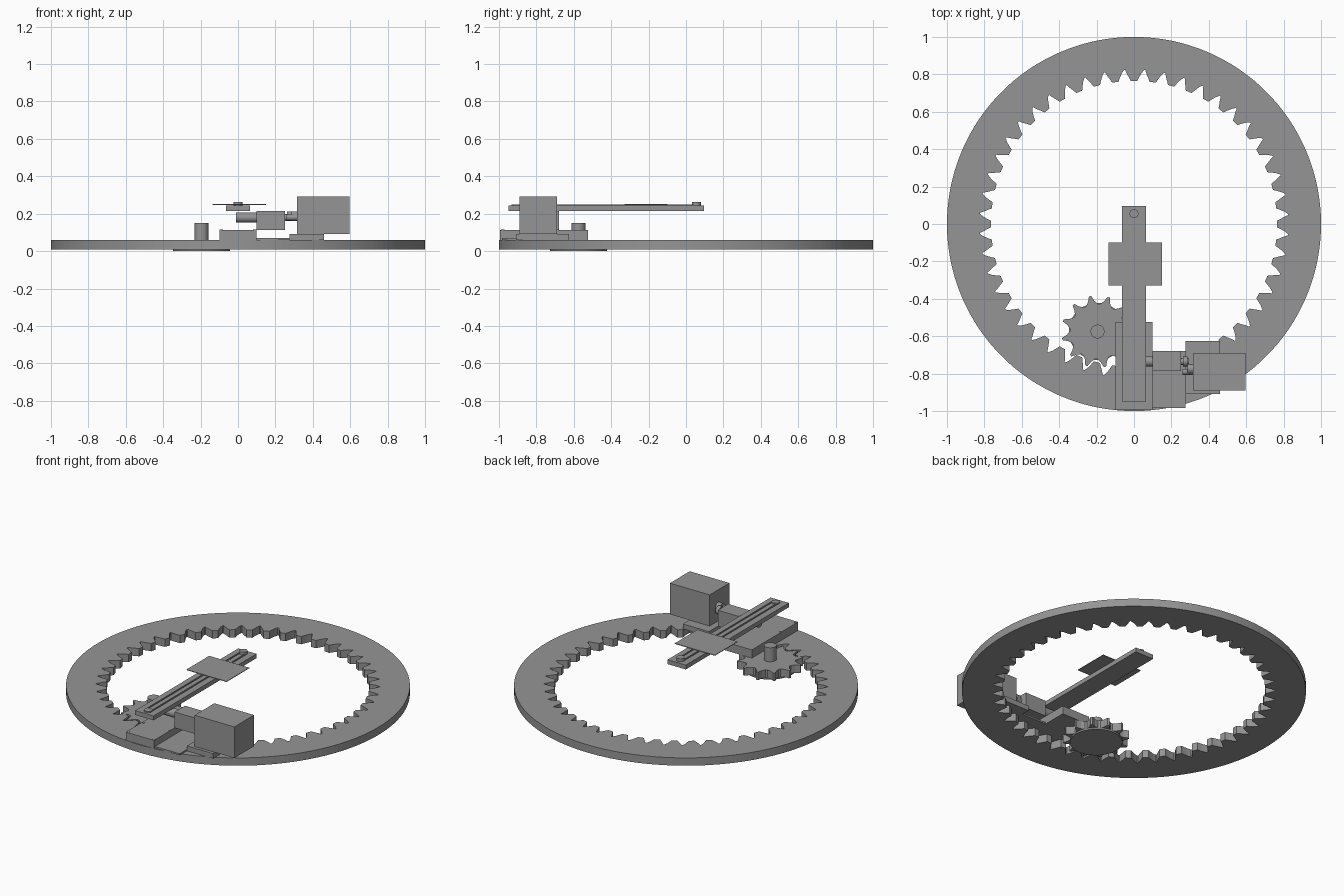
import bpy, bmesh, math
from mathutils import Matrix

if "Cube" in bpy.data.objects:
    bpy.data.objects.remove(bpy.data.objects["Cube"])

grey = bpy.data.materials.new("plain grey")
grey.diffuse_color = (0.3, 0.3, 0.3, 1)
grey.use_nodes = True
grey.node_tree.nodes["Principled BSDF"].inputs["Base Color"].default_value = grey.diffuse_color


def finish(name, bm, smooth=False):
    bmesh.ops.recalc_face_normals(bm, faces=bm.faces)
    me = bpy.data.meshes.new(name)
    bm.to_mesh(me)
    bm.free()
    me.materials.append(grey)
    ob = bpy.data.objects.new(name, me)
    bpy.context.collection.objects.link(ob)
    if smooth:
        bpy.ops.object.select_all(action='DESELECT')
        ob.select_set(True)
        bpy.context.view_layer.objects.active = ob
        bpy.ops.object.shade_smooth_by_angle(angle=math.radians(25))
    return ob


def box(name, x0, x1, y0, y1, z0, z1):
    bm = bmesh.new()
    bmesh.ops.create_cube(bm, size=1)
    for v in bm.verts:
        v.co.x = x0 if v.co.x < 0 else x1
        v.co.y = y0 if v.co.y < 0 else y1
        v.co.z = z0 if v.co.z < 0 else z1
    return finish(name, bm)


def cylinder(name, centre, r, length, axis='Z', sides=32):
    bm = bmesh.new()
    m = Matrix.Translation(centre)
    if axis == 'X':
        m = m @ Matrix.Rotation(math.pi / 2, 4, 'Y')
    bmesh.ops.create_cone(bm, cap_ends=True, segments=sides, radius1=r, radius2=r,
                          depth=length, matrix=m)
    return finish(name, bm, True)


def gear_outline(teeth, profile, phase=0.0):
    """Repeat (fraction of pitch, radius) points around the circle."""
    pts = []
    for i in range(teeth):
        for f, r in profile:
            a = (i + f) * 2 * math.pi / teeth + phase
            pts.append((r * math.cos(a), r * math.sin(a)))
    return pts


# Ring with inward teeth
TEETH = 48
profile = [(-0.5, 0.825), (-0.37, 0.806), (-0.25, 0.782), (-0.17, 0.765),
           (0.17, 0.765), (0.25, 0.782), (0.37, 0.806), (0.5 - 0.06, 0.825)]
inner = gear_outline(TEETH, profile)
angles = [math.atan2(y, x) for x, y in inner]
bm = bmesh.new()
loops = []
for z in (0.01, 0.06):
    loops.append(([bm.verts.new((x, y, z)) for x, y in inner],
                  [bm.verts.new((math.cos(a), math.sin(a), z)) for a in angles]))
(ib, ob_), (it, ot) = loops
n = len(inner)
for i in range(n):
    j = (i + 1) % n
    for a, b in ((ib, ob_), (ob_, ot), (ot, it), (it, ib)):
        bm.faces.new((a[i], a[j], b[j], b[i]))
finish("ring_gear", bm, True)

# Pinion with pointed teeth, its lower flange and its shaft
PX, PY = -0.195, -0.575
outline = gear_outline(12, [(-0.42, 0.148), (-0.2, 0.165), (-0.06, 0.193),
                            (0.06, 0.193), (0.2, 0.165), (0.42, 0.148)], math.radians(12))
bm = bmesh.new()
face = bm.faces.new([bm.verts.new((PX + x, PY + y, 0.01)) for x, y in outline])
ext = bmesh.ops.extrude_face_region(bm, geom=[face], use_keep_orig=True)
bmesh.ops.translate(bm, vec=(0, 0, 0.05),
                    verts=[g for g in ext['geom'] if isinstance(g, bmesh.types.BMVert)])
finish("pinion", bm)
cylinder("pinion_flange", (PX, PY, 0.005), 0.153, 0.01, sides=48)
cylinder("pinion_shaft", (PX, PY, 0.105), 0.037, 0.09)

# Mounting base and motor plates
box("base_block", -0.1, 0.1, -0.995, -0.525, 0.06, 0.113)
box("side_plate", 0.1, 0.275, -0.985, -0.68, 0.06, 0.07)
box("motor_plate", 0.275, 0.46, -0.91, -0.625, 0.06, 0.092)
for x in (-0.09, 0.09):
    for y in (-0.98, -0.83):
        cylinder("base_screw", (x, y, 0.113), 0.009, 0.004, sides=16)

# Motor, coupling, gearbox and output shaft
box("motor", 0.315, 0.597, -0.89, -0.69, 0.092, 0.292)
box("gearbox", 0.1, 0.25, -0.785, -0.68, 0.113, 0.215)
cylinder("output_shaft", (0.045, -0.735, 0.18), 0.027, 0.11, 'X')
cylinder("gearbox_shaft", (0.27, -0.735, 0.18), 0.018, 0.05, 'X')
cylinder("motor_shaft", (0.29, -0.79, 0.18), 0.016, 0.06, 'X')
cylinder("coupling_gear", (0.275, -0.735, 0.187), 0.026, 0.024, 'X')
cylinder("coupling_pinion", (0.3, -0.775, 0.187), 0.026, 0.03, 'X')

# Arm, belt, pulleys and sliding carriage
box("arm", -0.065, 0.065, -0.95, 0.095, 0.215, 0.243)
for x in (-0.02, 0.02):
    box("belt_run", x - 0.003, x + 0.003, -0.91, 0.055, 0.243, 0.25)
for y, top in ((0.055, 0.262), (-0.91, 0.25)):
    cylinder("pulley", (0, y, (0.243 + top) / 2), 0.024, top - 0.243)
box("carriage_plate", -0.135, 0.15, -0.33, -0.1, 0.247, 0.251)
